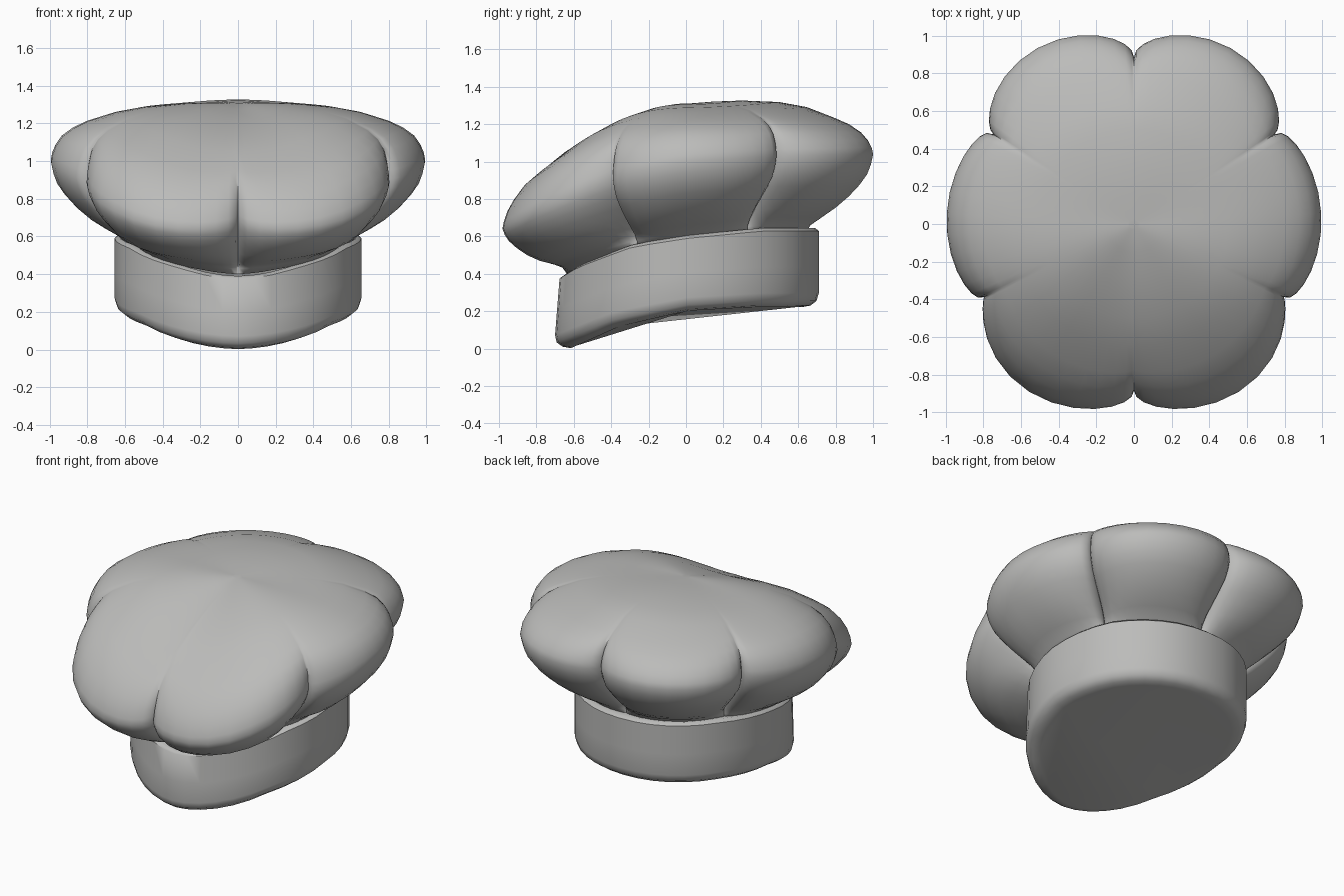
import bpy, bmesh, math

if "Cube" in bpy.data.objects:
    bpy.data.objects.remove(bpy.data.objects["Cube"])

def lerp_table(tab, v):
    if v <= tab[0][0]:
        return tab[0][1]
    for (a, p), (b, q) in zip(tab, tab[1:]):
        if v <= b:
            return p + (q - p) * (v - a) / (b - a)
    return tab[-1][1]

cloth = bpy.data.materials.new("grey cloth")
cloth.diffuse_color = (0.5, 0.5, 0.49, 1)
cloth.use_nodes = True
cloth.node_tree.nodes["Principled BSDF"].inputs["Base Color"].default_value = cloth.diffuse_color

def make_object(name, rings, angle):
    """Skin closed rings from top to bottom; cap both ends."""
    bm = bmesh.new()
    vr = [[bm.verts.new(p) for p in r] for r in rings]
    n = len(vr[0])
    for a, b in zip(vr, vr[1:]):
        for i in range(n):
            j = (i + 1) % n
            bm.faces.new((a[i], b[i], b[j], a[j]))
    bm.faces.new(vr[0])
    bm.faces.new(vr[-1][::-1])
    bmesh.ops.recalc_face_normals(bm, faces=bm.faces[:])
    me = bpy.data.meshes.new(name)
    bm.to_mesh(me)
    bm.free()
    ob = bpy.data.objects.new(name, me)
    bpy.context.collection.objects.link(ob)
    me.materials.append(cloth)
    bpy.ops.object.select_all(action='DESELECT')
    bpy.context.view_layer.objects.active = ob
    ob.select_set(True)
    bpy.ops.object.shade_smooth_by_angle(angle=math.radians(angle))
    return ob

# height guides along the depth of the hat
BAND_TOP = [(-.7, .39), (-.6, .45), (-.3, .56), (0, .605), (.4, .645), (.72, .645)]
BAND_LOW = [(-.7, .01), (-.6, .05), (-.4, .13), (0, .21), (.4, .23), (.72, .23)]
RIM_Z = [(-1, .63), (-.8, .74), (-.55, .85), (-.3, .94), (0, 1.0), (.5, 1.03), (1, 1.04)]

# puffy top: six lobes between notch angles
NOTCH = [-90, -26, 32.5, 90, 147.5, 206, 270]
PEAK = [1.05, .995, 1.065, 1.065, .995, 1.05]
SHAPE = [(.5, .85), (.4, .36), (.6, .5), (.5, .6), (.36, .4), (.85, .5)]
STEPS = 14
samples = []
for k in range(6):
    for i in range(STEPS):
        v = (1 - math.cos(math.pi * i / STEPS)) / 2
        a = math.radians(NOTCH[k] + (NOTCH[k + 1] - NOTCH[k]) * v)
        e0, e1 = SHAPE[k]
        b = max(0, math.sin(math.pi * v)) ** (e0 + (e1 - e0) * v)
        samples.append((a, .885 + (PEAK[k] - .885) * b, (1 - b) ** 1.3))

T = [.03, .15, .3, .5, .65, .8, .88, .94, .975, .993]
FRONT = [.995, .945, .875, .74, .61, .44, .34, .22, .13, .05]
SIDE = [1, 1, .985, .93, .84, .69, .57, .43, .27, .13]
BACK = [1.005, 1.04, 1.06, 1.03, .93, .72, .59, .43, .27, .13]

rings = []
for t, ff, fs, fb in zip(T, FRONT, SIDE, BACK):
    ring = []
    for a, r, nt in samples:
        s = math.sin(a)
        w = s * s
        f = fs + ((fb if s > 0 else ff) - fs) * w
        # the outline is circular inside and lobed only near the rim
        rr = t * (1.0 + (r - 1.0) * t ** 5)
        zr = lerp_table(RIM_Z, t ** 2 * r * s + (1 - t ** 2) * s)
        # crown height measured at the lobed radius keeps the notches shallow
        ring.append((rr * math.cos(a), rr * s, zr + (1.31 - zr) * f))
    rings.append(ring)
UNDER = [(0, 0), (.03, .14), (.08, .27), (.18, .41), (.32, .56), (.5, .71), (.7, .84), (.88, .94), (1, 1.06)]
for u, d in UNDER:
    ring = []
    for a, r, nt in samples:
        c, s = math.cos(a), math.sin(a)
        zr = lerp_table(RIM_Z, r * s)
        nr = 1 / math.hypot(c / .60, s / .64)
        rr = r + (nr - r) * u - .11 * nt * math.sin(math.pi * u)
        zn = lerp_table(BAND_TOP, nr * s) - .01
        df = d + .1 * max(0, -s) * math.sin(math.pi * min(1, u * 1.3)) * (u < .77)
        ring.append((rr * c, rr * s, zr + (zn - zr) * df))
    rings.append(ring)
make_object("puffy_top", rings, 80)

# head band: slanted oval wall, slightly pointed at the front, rounded lower edge
rings = []
for inset, h in [(.09, .97), (.02, 1.0), (0, .96), (0, .5), (0, .16), (.012, .06), (.045, .0), (.09, -.02)]:
    ring = []
    for i in range(40):
        a = 2 * math.pi * i / 40
        c, s = math.cos(a), math.sin(a)
        y = (.7 - inset) * s + .01
        if s < 0:
            y += .03 * (.5 - h) * s
        lo, hi = lerp_table(BAND_LOW, .7 * s), lerp_table(BAND_TOP, .7 * s)
        x = (.655 - inset) * math.copysign(abs(c) ** (1.12 if s < 0 else .95), c)
        ring.append((x, y, max(0, lo + (hi - lo) * h)))
    rings.append(ring)
make_object("head_band", rings, 50)
